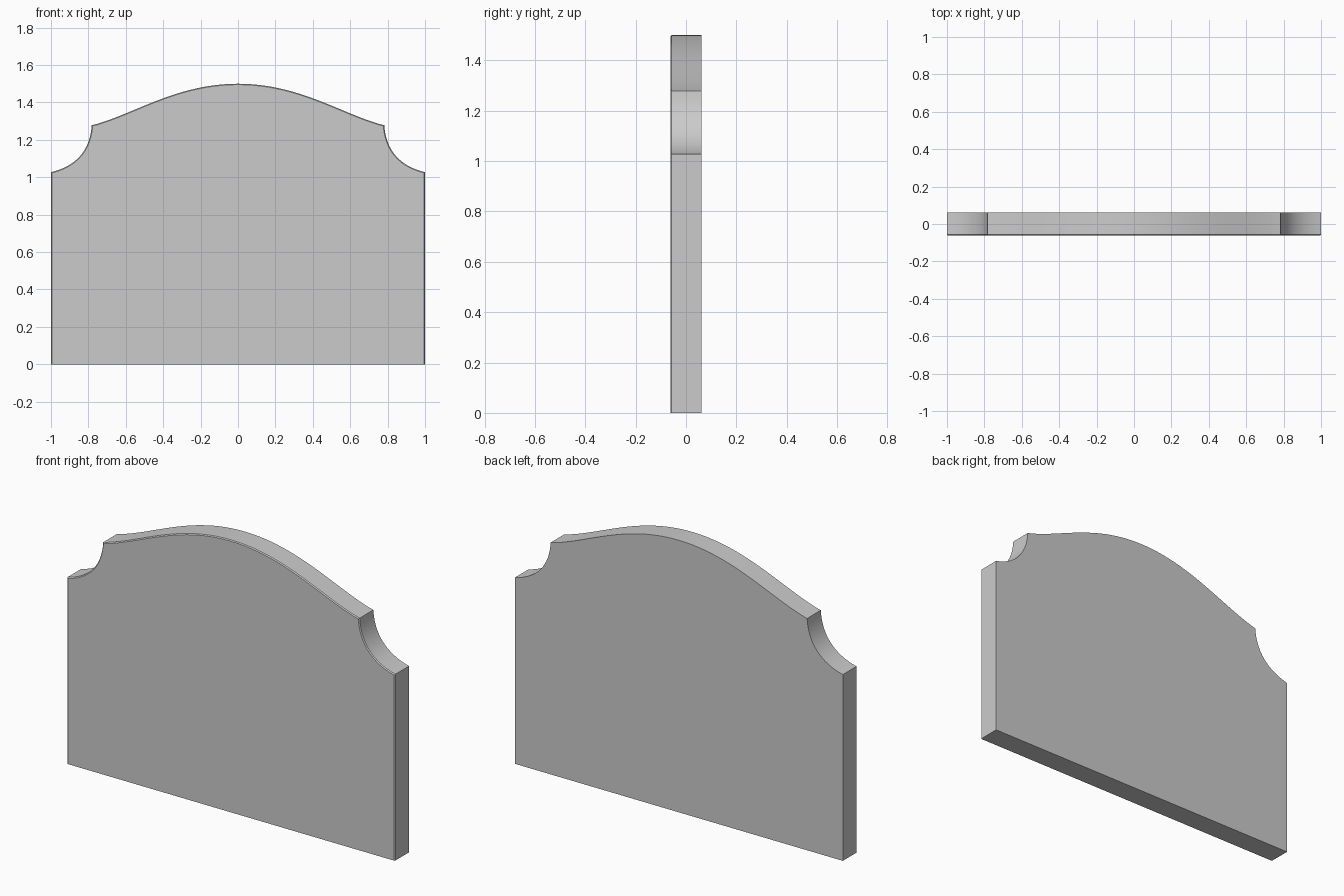
import bpy, bmesh
from mathutils import Vector
from mathutils.geometry import interpolate_bezier

if "Cube" in bpy.data.objects:
    bpy.data.objects.remove(bpy.data.objects["Cube"])

HALF_T = 0.062   # half thickness


def arc(a, ha, hb, b, n):
    return interpolate_bezier(*[Vector((x, 0, z)) for x, z in (a, ha, hb, b)], n)


# right half of the outline: crest curve, scooped shoulder, straight side
crest = arc((0, 1.5), (0.33, 1.5), (0.56, 1.335), (0.78, 1.278), 25)
scoop = arc((0.782, 1.278), (0.79, 1.15), (0.86, 1.06), (1.0, 1.027), 17)
right = crest[:-1] + scoop + [Vector((1, 0, 0))]
left = [Vector((-p.x, 0, p.z)) for p in reversed(right[1:])]
outline = right + left

# panel: outline extruded through its thickness
bm = bmesh.new()
front = bm.faces.new([bm.verts.new((p.x, -HALF_T, p.z)) for p in outline])
ext = bmesh.ops.extrude_face_region(bm, geom=[front], use_keep_orig=True)
back_verts = [g for g in ext["geom"] if isinstance(g, bmesh.types.BMVert)]
bmesh.ops.translate(bm, verts=back_verts, vec=(0, 2 * HALF_T, 0))
bmesh.ops.recalc_face_normals(bm, faces=bm.faces[:])

# slim eased edge around the front face
rim = [e for e in bm.edges
       if all(v.co.y < 0 for v in e.verts) and any(v.co.z > 0.01 for v in e.verts)]
bmesh.ops.bevel(bm, geom=rim, offset=0.005, segments=1, affect='EDGES')

mesh = bpy.data.meshes.new("headboard_panel")
bm.to_mesh(mesh)
bm.free()
panel = bpy.data.objects.new("headboard_panel", mesh)
bpy.context.collection.objects.link(panel)
bpy.context.view_layer.objects.active = panel
panel.select_set(True)
bpy.ops.object.shade_smooth_by_angle(angle=0.5)
